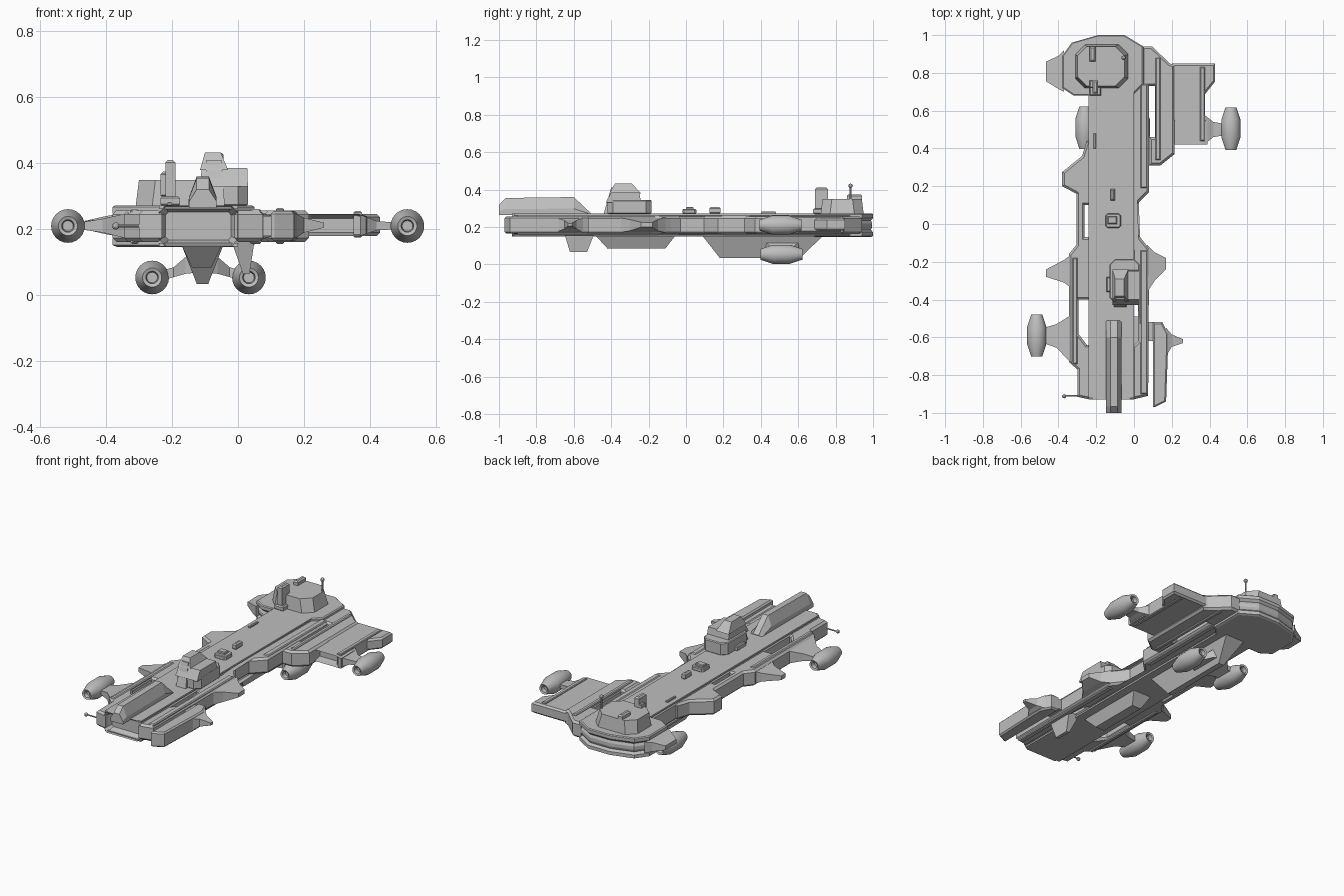
import bpy, bmesh, math
from mathutils import Vector

cube = bpy.data.objects.get("Cube")
if cube:
    bpy.data.objects.remove(cube, do_unlink=True)

grey = bpy.data.materials.new("hull_grey")
grey.use_nodes = True
grey.diffuse_color = (0.52, 0.52, 0.52, 1)
grey.node_tree.nodes["Principled BSDF"].inputs["Base Color"].default_value = (0.52, 0.52, 0.52, 1)


def finish(name, bm):
    bmesh.ops.recalc_face_normals(bm, faces=bm.faces[:])
    mesh = bpy.data.meshes.new(name)
    bm.to_mesh(mesh)
    bm.free()
    mesh.materials.append(grey)
    ob = bpy.data.objects.new(name, mesh)
    bpy.context.collection.objects.link(ob)
    return ob


def loft(name, rings, recess=None):
    """Skin a list of matching point loops and cap both ends."""
    bm = bmesh.new()
    loops = [[bm.verts.new(p) for p in r] for r in rings]
    n = len(loops[0])
    for a, b in zip(loops, loops[1:]):
        for i in range(n):
            j = (i + 1) % n
            bm.faces.new((a[i], a[j], b[j], b[i]))
    first = bm.faces.new(loops[0])
    bm.faces.new(loops[-1])
    if recess:
        bmesh.ops.recalc_face_normals(bm, faces=bm.faces[:])
        bmesh.ops.inset_region(bm, faces=[first], thickness=recess)
        bmesh.ops.translate(bm, verts=first.verts[:], vec=(0, 0.05, 0))
    return finish(name, bm)


def slab(name, outline, z0, z1, chamfer=0.0):
    """Plan outline extruded upward, with chamfered rims."""
    bm = bmesh.new()
    base = bm.faces.new([bm.verts.new((x, y, z0)) for x, y in outline])
    up = bmesh.ops.extrude_face_region(bm, geom=[base])["geom"]
    bmesh.ops.translate(bm, verts=[v for v in up if isinstance(v, bmesh.types.BMVert)],
                        vec=(0, 0, z1 - z0))
    bmesh.ops.recalc_face_normals(bm, faces=bm.faces[:])
    if chamfer:
        rims = [e for e in bm.edges if abs(e.verts[0].co.z - e.verts[1].co.z) < 1e-5]
        bmesh.ops.bevel(bm, geom=rims, offset=chamfer, segments=1, affect='EDGES', clamp_overlap=True)
    return finish(name, bm)


def rect(x0, x1, y0, y1):
    return [(x0, y0), (x1, y0), (x1, y1), (x0, y1)]


def octo(x0, x1, y0, y1, c):
    return [(x0 + c, y0), (x1 - c, y0), (x1, y0 + c), (x1, y1 - c),
            (x1 - c, y1), (x0 + c, y1), (x0, y1 - c), (x0, y0 + c)]


def flat(pts, z):
    return [(x, y, z) for x, y in pts]


def taper(name, low, z0, high, z1):
    return loft(name, [flat(low, z0), flat(high, z1)])


def section_x(x, y0, y1, z0, z1):
    return [(x, y, z) for y, z in rect(y0, y1, z0, z1)]


def wing(name, *sections):
    return loft(name, [section_x(*s) for s in sections])


def rod(name, a, b, r, sides=8):
    a, b = Vector(a), Vector(b)
    bm = bmesh.new()
    rot = (b - a).to_track_quat('Z', 'Y').to_matrix().to_4x4()
    rot.translation = (a + b) / 2
    bmesh.ops.create_cone(bm, cap_ends=True, segments=sides, radius1=r, radius2=r,
                          depth=(b - a).length, matrix=rot)
    return finish(name, bm)


def ball(name, loc, r):
    bm = bmesh.new()
    bmesh.ops.create_icosphere(bm, subdivisions=2, radius=r)
    bmesh.ops.translate(bm, verts=bm.verts[:], vec=loc)
    return finish(name, bm)


def engine(name, x, y, z):
    prof = [(-.085, .016), (-.108, .019), (-.112, .029), (-.045, .051),
            (.045, .051), (.112, .029), (.108, .019), (.085, .016)]
    n = 24
    ob = loft(name, [[(x + r * math.cos(t * math.tau / n), y + d, z + r * math.sin(t * math.tau / n))
                      for t in range(n)] for d, r in prof])
    bpy.context.view_layer.objects.active = ob
    ob.select_set(True)
    bpy.ops.object.shade_smooth_by_angle(angle=math.radians(25))
    ob.select_set(False)


# Central hull with recessed bow
bow = [(-.24, .17), (-.22, .148), (-.02, .148), (0, .17), (0, .25), (-.02, .272), (-.22, .272), (-.24, .25)]
loft("central_hull", [[(x, y, z) for x, z in bow] for y in (-.93, .9)], recess=0.022)
for nm, z in (("top_plate", .262), ("bottom_plate", .148)):
    slab(nm, rect(-.24, 0, -.92, .7), z, z + .01)

# Side decks, with openings along their inner edges
left_deck = [(-.23, -.93), (-.30, -.915), (-.30, -.77), (-.345, -.73), (-.345, -.16), (-.305, -.11),
             (-.305, .16), (-.38, .2), (-.38, .275), (-.275, .36), (-.25, .44), (-.23, .44),
             (-.23, .10), (-.262, .10), (-.262, -.07), (-.23, -.07), (-.23, -.40), (-.295, -.40),
             (-.295, -.58), (-.25, -.64), (-.23, -.64)]
right_deck = [(-.01, -.93), (.075, -.91), (.08, -.13), (.04, -.08), (.005, -.03), (.005, .095),
              (.08, .17), (.08, .75), (-.01, .75), (-.01, -.38), (.022, -.42),
              (.022, -.62), (-.01, -.65)]
for nm, pts in (("left_deck", left_deck), ("right_deck", right_deck)):
    slab(nm, pts, .162, .257, .012)
slab("left_deck_rail", rect(-.325, -.30, -.74, -.18), .155, .262, .005)
slab("right_deck_rail", rect(.035, .07, -.9, -.14), .155, .262, .005)
slab("right_rear_rail", rect(.035, .07, .19, .74), .155, .262, .005)

# Outrigger beam beside the bow
slab("outrigger", [(.10, -.52), (.15, -.52), (.18, -.58), (.18, -.66), (.17, -.94), (.11, -.97), (.10, -.97)],
     .165, .255, .012)
slab("outrigger_joint", rect(.06, .11, -.62, -.52), .18, .24)

# Tapered side winglets
wing("bow_winglet", (.17, -.7, -.55, .17, .25), (.20, -.65, -.585, .19, .235), (.26, -.63, -.61, .205, .22))
wing("mid_winglet", (.07, -.36, -.11, .17, .25), (.11, -.30, -.15, .18, .24), (.17, -.24, -.18, .2, .225))
wing("far_winglet", (-.33, -.34, -.16, .17, .25), (-.37, -.31, -.19, .185, .235), (-.465, -.28, -.24, .2, .225))
wing("stern_winglet", (-.37, .70, .92, .18, .245), (-.40, .715, .89, .185, .24), (-.465, .755, .86, .2, .225))

# Stern disc: two plates around a banded core
stern = [(-.19, 1), (-.05, 1), (.05, .94), (.05, .74), (-.01, .68), (-.32, .68),
         (-.38, .72), (-.38, .89), (-.33, .96)]


def shrink(k):
    return [(-.165 + (x + .165) * k, .84 + (y - .84) * k) for x, y in stern]


loft("stern_disc", [flat(shrink(k), z) for k, z in
                    ((.94, .147), (1, .152), (1, .172), (.93, .185), (.97, .2),
                     (.97, .22), (.93, .235), (1, .248), (1, .267), (.97, .272))])

# Stern deckhouse and masts
taper("stern_house", octo(-.31, -.03, .72, .95, .05), .27, octo(-.30, -.05, .73, .94, .05), .35)
slab("sensor_tower", rect(-.22, -.19, .69, .76), .27, .41, .008)
slab("sensor_base", rect(-.235, -.175, .68, .74), .27, .30, .006)
slab("sensor_side", rect(-.235, -.205, .72, .76), .30, .37, .004)
slab("stern_vent", rect(-.235, -.205, .86, .94), .34, .375, .008)
rod("stern_mast", (-.055, .88, .27), (-.055, .88, .42), .005)
ball("stern_mast_tip", (-.055, .88, .42), .012)

# Rear wing: thick root beam, plate and engine arm
root = [(.08, .31), (.14, .31), (.215, .37), (.215, .84), (.19, .85), (.095, .94), (.04, .94),
        (.04, .73), (.11, .73), (.11, .46), (.08, .46)]
slab("rear_wing_root", root, .162, .257, .012)
slab("rear_wing_ridge", rect(.115, .14, .34, .88), .155, .265, .005)
plate = [(.20, .18), (.39, .18), (.39, .24), (.36, .247), (.22, .247), (.20, .24)]
loft("rear_wing_plate", [[(x, y, z) for x, z in plate] for y in (.42, .55)], recess=.014)
slab("rear_wing_panel", [(.2, .54), (.39, .54), (.37, .58), (.37, .68), (.43, .755), (.43, .85), (.2, .85)],
     .18, .247, .01)
slab("rear_wing_ledge", rect(.35, .375, .44, .83), .175, .255, .004)
wing("rear_engine_arm", (.37, .42, .58, .18, .245), (.42, .46, .54, .197, .225), (.48, .47, .53, .2, .22))
wing("front_engine_arm", (-.33, -.74, -.48, .17, .25), (-.41, -.655, -.53, .19, .232), (-.48, -.63, -.55, .2, .22))

# Engines
engine("front_engine", -.515, -.59, .21)
engine("rear_engine", .513, .505, .21)
engine("lower_left_engine", .033, .51, .054)
engine("lower_right_engine", -.26, .51, .054)

# Keels and lower engine struts
taper("rear_keel", rect(-.125, -.09, .18, .61), .035, rect(-.17, -.045, .09, .73), .15)
taper("front_keel", rect(-.14, -.08, -.42, -.11), .085, rect(-.17, -.05, -.48, -.06), .15)
taper("bow_fin", rect(.015, .035, -.62, -.53), .065, rect(-.02, .05, -.65, -.49), .165)
for nm, s in (("left", 1), ("right", -1)):
    cx = -.11
    wing(nm + "_strut", (cx, .4, .63, .07, .14), (cx + s * .05, .43, .6, .065, .115),
         (cx + s * .085, .46, .56, .055, .085), (cx + s * .12, .46, .56, .045, .075))

# Bow spine
sp = [(-1, .265, .32), (-.965, .265, .355), (-.60, .265, .36), (-.51, .265, .275)]
loft("bow_spine", [[(-.148, y, a), (-.065, y, a), (-.065, y, a + (b - a) * .35), (-.088, y, b),
                    (-.125, y, b), (-.148, y, a + (b - a) * .35)] for y, a, b in sp])

# Command bridge
slab("bridge_base", octo(-.13, .03, -.42, -.185, .03), .27, .345, .005)
taper("bridge_block", rect(-.115, .03, -.43, -.24), .33, rect(-.11, .028, -.40, -.25), .385)
taper("bridge_roof", rect(-.115, -.03, -.41, -.24), .38, rect(-.10, -.052, -.38, -.29), .432)
taper("bridge_visor", rect(-.105, -.04, -.44, -.36), .27, rect(-.095, -.05, -.40, -.36), .41)
slab("bridge_wing", rect(-.145, -.12, -.36, -.28), .27, .30, .005)

# Deck fittings
slab("deck_turret", octo(-.15, -.07, -.02, .055, .01), .27, .295, .004)
slab("turret_cap", rect(-.14, -.09, 0, .04), .29, .308, .004)
slab("deck_hatch", rect(-.125, -.10, .125, .185), .27, .308, .008)
slab("deck_vent", rect(-.215, -.20, .40, .48), .27, .282, .003)

# Bow antenna
rod("bow_antenna", (-.29, -.91, .21), (-.37, -.91, .21), .004)
ball("bow_antenna_tip", (-.37, -.912, .21), .011)
